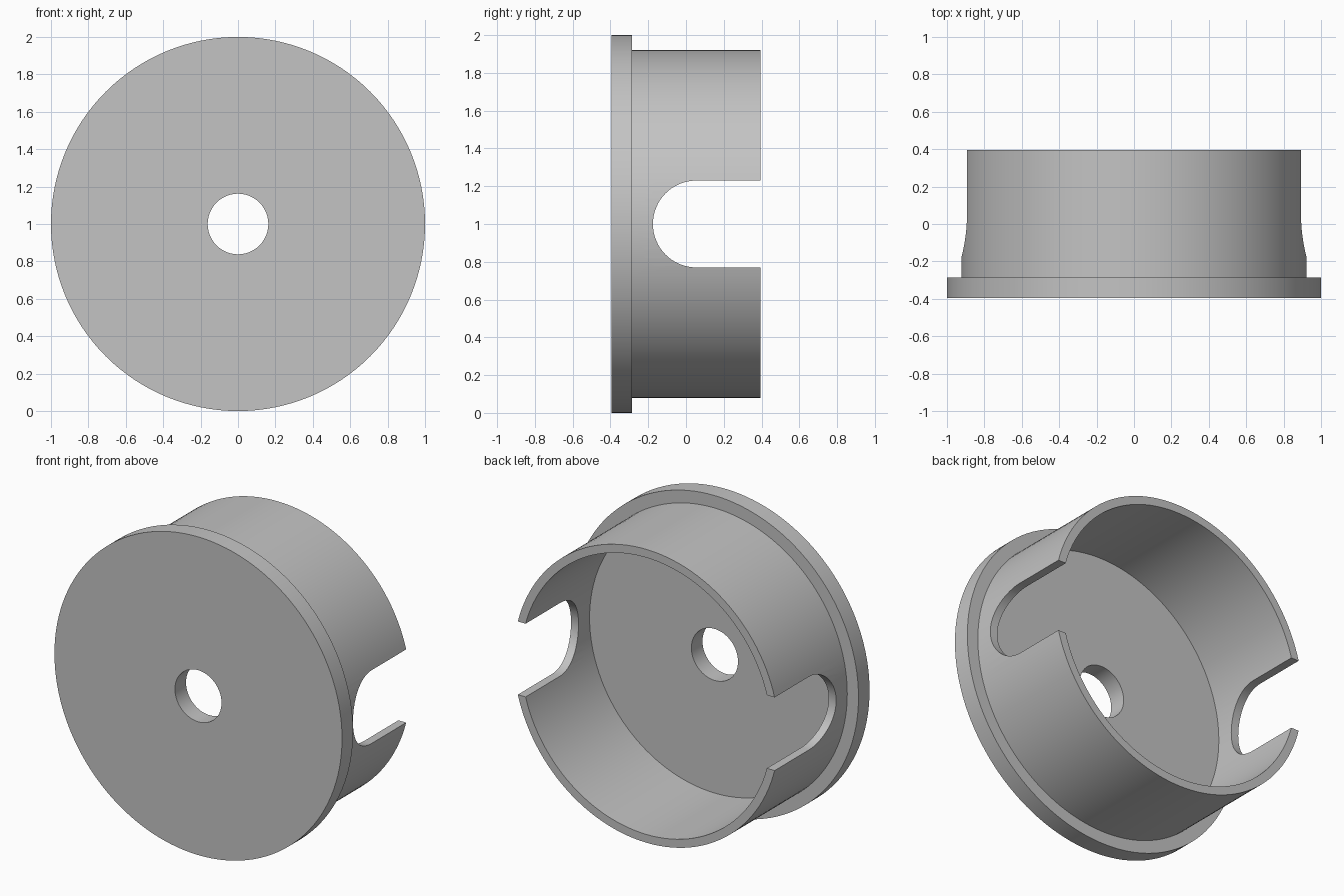
import bpy, bmesh, math

SEGMENTS = 128
CENTRE_Z = 1.0

if "Cube" in bpy.data.objects:
    bpy.data.objects.remove(bpy.data.objects["Cube"], do_unlink=True)

grey = bpy.data.materials.new("plain grey")
grey.use_nodes = True
colour = (0.55, 0.55, 0.55, 1)
grey.diffuse_color = colour
grey.node_tree.nodes["Principled BSDF"].inputs["Base Color"].default_value = colour


def make_object(name, bm):
    bmesh.ops.recalc_face_normals(bm, faces=bm.faces)
    mesh = bpy.data.meshes.new(name)
    bm.to_mesh(mesh)
    bm.free()
    mesh.materials.append(grey)
    obj = bpy.data.objects.new(name, mesh)
    bpy.context.collection.objects.link(obj)
    return obj


def lathe(name, profile):
    """Turn a closed (radius, y) profile around the front-to-back axis."""
    bm = bmesh.new()
    rings = []
    for i in range(SEGMENTS):
        a = math.tau * i / SEGMENTS
        rings.append([bm.verts.new((r * math.cos(a), y, CENTRE_Z + r * math.sin(a)))
                      for r, y in profile])
    n = len(profile)
    for i, ring in enumerate(rings):
        following = rings[(i + 1) % SEGMENTS]
        for j in range(n):
            k = (j + 1) % n
            bm.faces.new((ring[j], ring[k], following[k], following[j]))
    return make_object(name, bm)


def slot_prism(name, radius, centre_y, end_y, half_length):
    """Round-bottomed slot running across the whole width."""
    outline = [(end_y, -radius)]
    for i in range(33):
        a = -math.pi / 2 - math.pi * i / 32
        outline.append((centre_y + radius * math.cos(a), radius * math.sin(a)))
    outline.append((end_y, radius))
    bm = bmesh.new()
    face = bm.faces.new([bm.verts.new((-half_length, y, CENTRE_Z + z)) for y, z in outline])
    result = bmesh.ops.extrude_face_region(bm, geom=[face])
    moved = [v for v in result["geom"] if isinstance(v, bmesh.types.BMVert)]
    bmesh.ops.translate(bm, verts=moved, vec=(2 * half_length, 0, 0))
    return make_object(name, bm)


# Flanged cup with a central hole through its floor
front, ledge, rim = -0.395, -0.285, 0.395
cap = lathe("flanged_cap", [
    (0.162, front), (1.0, front), (1.0, ledge), (0.922, ledge),
    (0.922, rim), (0.87, rim), (0.87, ledge), (0.162, ledge)])

# Open slots through both sides of the wall
cutter = slot_prism("slot_cutter", 0.23, 0.055, 0.6, 1.2)
cutter.hide_render = True
cut = cap.modifiers.new("side slots", "BOOLEAN")
cut.operation = "DIFFERENCE"
cut.solver = "EXACT"
cut.object = cutter

bpy.ops.object.select_all(action="DESELECT")
cap.select_set(True)
bpy.context.view_layer.objects.active = cap
bpy.ops.object.modifier_apply(modifier=cut.name)
bpy.data.objects.remove(cutter, do_unlink=True)
bpy.ops.object.shade_smooth_by_angle(angle=math.radians(30))
